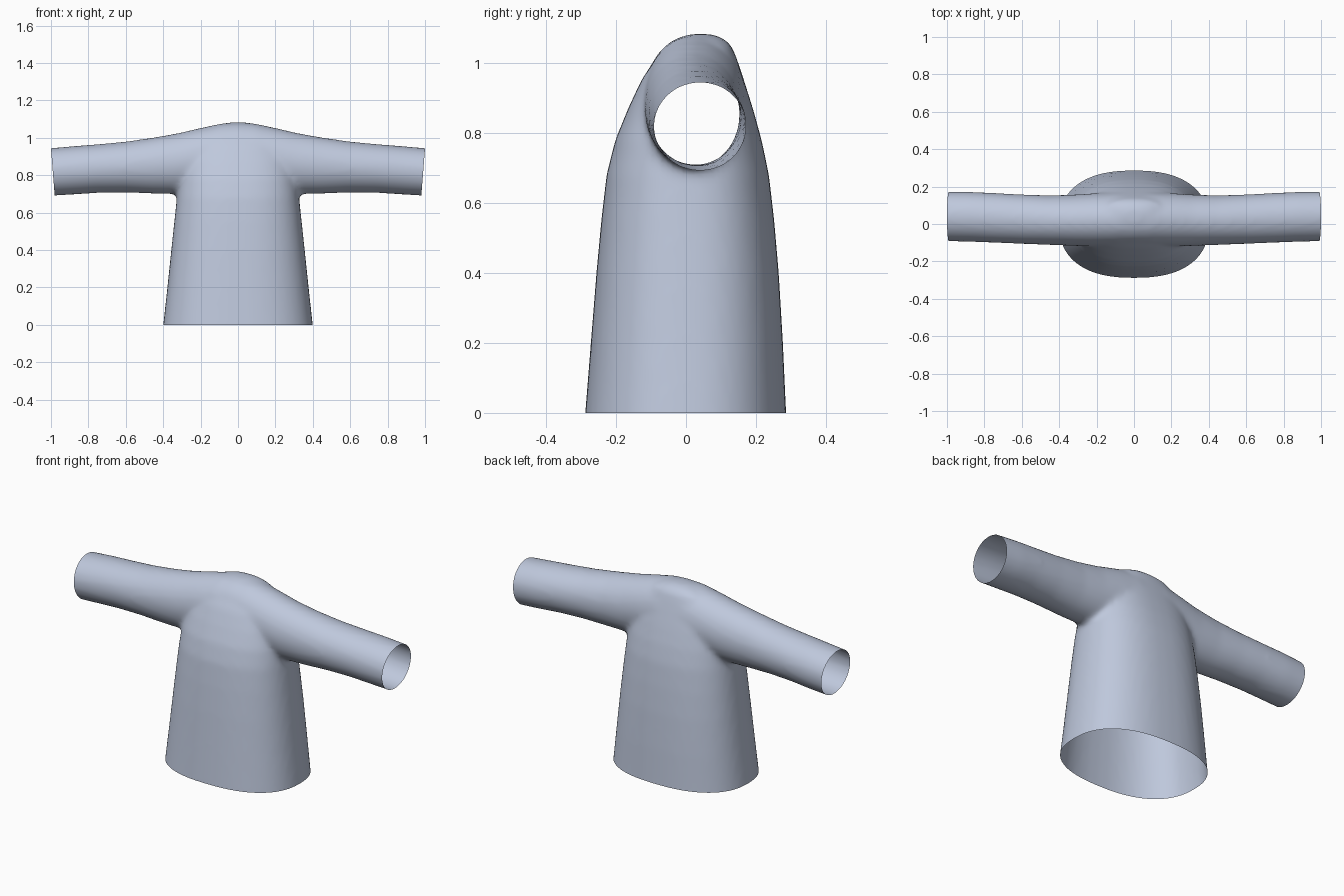
import bpy, bmesh, math
from mathutils import Vector

if "Cube" in bpy.data.objects:
    bpy.data.objects.remove(bpy.data.objects["Cube"])

SIDES = 48


def power(v, n):
    """Signed power for superellipse sections."""
    return math.copysign(abs(v) ** (2 / n), v)


def loft(bm, rings):
    """Skin a list of closed rings and cap both ends."""
    loops = [[bm.verts.new(p) for p in ring] for ring in rings]
    for a, b in zip(loops, loops[1:]):
        for i in range(SIDES):
            j = (i + 1) % SIDES
            bm.faces.new((a[i], a[j], b[j], b[i]))
    bm.faces.new(loops[0])
    bm.faces.new(loops[-1])


def torso_ring(z, half_width, front, back):
    cy, ry = (front + back) / 2, (back - front) / 2
    angles = [2 * math.pi * i / SIDES for i in range(SIDES)]
    return [(half_width * power(math.cos(t), 2.4), cy + ry * power(math.sin(t), 2.4), z)
            for t in angles]


def sleeve_ring(x, front, back, low, high):
    cy, cz = (front + back) / 2, (low + high) / 2
    angles = [2 * math.pi * i / SIDES for i in range(SIDES)]
    return [(x, cy + (back - front) / 2 * math.cos(t), cz + (high - low) / 2 * math.sin(t))
            for t in angles]


# Torso profile: height, half width, front y, back y
torso = [(-0.10, 0.410, -0.295, 0.292), (0.0, 0.400, -0.288, 0.286),
         (0.20, 0.378, -0.272, 0.277), (0.40, 0.357, -0.256, 0.265),
         (0.55, 0.341, -0.242, 0.252), (0.68, 0.327, -0.227, 0.237),
         (0.78, 0.315, -0.202, 0.216), (0.87, 0.300, -0.165, 0.191),
         (0.95, 0.270, -0.128, 0.166), (1.01, 0.220, -0.088, 0.146),
         (1.05, 0.160, -0.042, 0.130), (1.075, 0.090, 0.0, 0.100),
         (1.083, 0.040, 0.02, 0.060)]

# Sleeve profile: distance from centre, front y, back y, bottom z, top z
sleeve = [(0.0, -0.12, 0.17, 0.72, 1.082), (0.09, -0.12, 0.17, 0.72, 1.077),
          (0.20, -0.12, 0.165, 0.71, 1.053), (0.32, -0.117, 0.157, 0.70, 1.025),
          (0.45, -0.112, 0.153, 0.702, 1.002), (0.60, -0.106, 0.158, 0.708, 0.980),
          (0.75, -0.100, 0.166, 0.706, 0.966), (0.88, -0.095, 0.172, 0.697, 0.956),
          (1.0, -0.092, 0.173, 0.690, 0.945), (1.08, -0.092, 0.173, 0.683, 0.938)]

bm = bmesh.new()
loft(bm, [torso_ring(*r) for r in torso])
mirrored = [(-r[0],) + r[1:] for r in reversed(sleeve[1:])]
loft(bm, [sleeve_ring(*r) for r in mirrored + sleeve])
bmesh.ops.recalc_face_normals(bm, faces=bm.faces)
mesh = bpy.data.meshes.new("shirt")
bm.to_mesh(mesh)
bm.free()
shirt = bpy.data.objects.new("shirt", mesh)
bpy.context.collection.objects.link(shirt)
bpy.context.view_layer.objects.active = shirt
shirt.select_set(True)

# Merge torso and sleeves into one cloth surface with soft armpits
remesh = shirt.modifiers.new("merge", 'REMESH')
remesh.mode = 'VOXEL'
remesh.voxel_size = 0.015
soften = shirt.modifiers.new("soften", 'SMOOTH')
soften.factor = 0.5
soften.iterations = 8
for name in ("merge", "soften"):
    bpy.ops.object.modifier_apply(modifier=name)

# Cut open the hem and the two slightly tilted cuffs
bm = bmesh.new()
bm.from_mesh(shirt.data)
cuts = [((0, 0, 0), (0, 0, -1)),
        ((1, 0, 0.945), (0.255, 0, -0.02)),
        ((-1, 0, 0.945), (-0.255, 0, -0.02))]
for point, normal in cuts:
    bmesh.ops.bisect_plane(bm, geom=bm.verts[:] + bm.edges[:] + bm.faces[:],
                           plane_co=Vector(point), plane_no=Vector(normal).normalized(),
                           clear_outer=True)
for f in bm.faces:
    f.smooth = True
bm.to_mesh(shirt.data)
bm.free()

# Single pale blue-grey cloth colour
cloth = bpy.data.materials.new("pale blue grey cloth")
cloth.diffuse_color = (0.52, 0.58, 0.72, 1)
cloth.use_nodes = True
cloth.node_tree.nodes["Principled BSDF"].inputs["Base Color"].default_value = cloth.diffuse_color
shirt.data.materials.clear()
shirt.data.materials.append(cloth)
